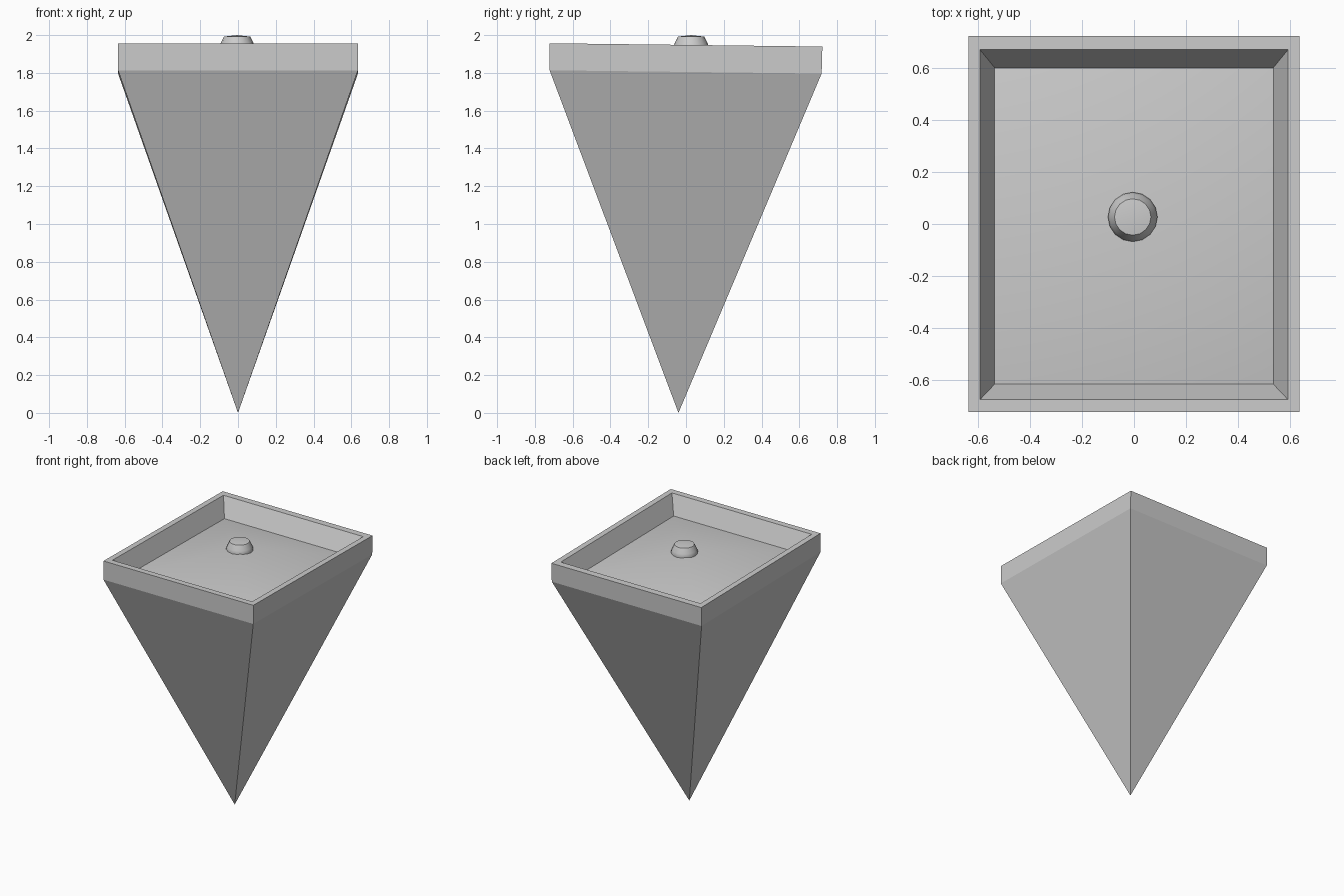
import bpy
import bmesh
import math

cube = bpy.data.objects.get("Cube")
if cube:
    bpy.data.objects.remove(cube, do_unlink=True)

TILT = 0.012  # the tray leans down slightly towards the back

grey = bpy.data.materials.new("light_grey")
grey.use_nodes = True
colour = (0.6, 0.6, 0.6, 1)
grey.diffuse_color = colour
grey.node_tree.nodes["Principled BSDF"].inputs["Base Color"].default_value = colour


def ring(bm, half_x, front, back, z):
    """Four corners of a slightly tilted rectangle."""
    corners = ((-half_x, front), (half_x, front), (half_x, back), (-half_x, back))
    return [bm.verts.new((x, y, z - TILT * y)) for x, y in corners]


def bridge(bm, a, b):
    n = len(a)
    for i in range(n):
        j = (i + 1) % n
        bm.faces.new((a[i], a[j], b[j], b[i]))


def fan(bm, tip, loop):
    for i in range(len(loop)):
        bm.faces.new((tip, loop[i], loop[(i + 1) % len(loop)]))


def finish(bm, name, smooth_angle=None):
    mesh = bpy.data.meshes.new(name)
    bm.to_mesh(mesh)
    bm.free()
    mesh.materials.append(grey)
    obj = bpy.data.objects.new(name, mesh)
    bpy.context.collection.objects.link(obj)
    if smooth_angle:
        bpy.ops.object.select_all(action="DESELECT")
        obj.select_set(True)
        bpy.context.view_layer.objects.active = obj
        bpy.ops.object.shade_smooth_by_angle(angle=math.radians(smooth_angle))
    return obj


# Inverted pyramid with an upright rim and sloping inner walls
bm = bmesh.new()
tip = bm.verts.new((0, -0.04, 0))
rings = [ring(bm, *r) for r in (
    (0.635, -0.722, 0.718, 1.805),
    (0.635, -0.722, 0.722, 1.948),
    (0.592, -0.675, 0.67, 1.948),
    (0.535, -0.615, 0.6, 1.81),
)]
fan(bm, tip, rings[0][::-1])
for lower, upper in zip(rings, rings[1:]):
    bridge(bm, lower, upper)
finish(bm, "pyramid_tray")

# Gently raised floor rising to the knob
bm = bmesh.new()
edge = ring(bm, 0.535, -0.615, 0.6, 1.81)
fan(bm, bm.verts.new((-0.005, 0.027, 1.95)), edge)
finish(bm, "raised_floor", 40)

# Round knob at the centre
bm = bmesh.new()
SIDES = 16
profile = ((0.085, 1.88), (0.095, 1.935), (0.088, 1.955), (0.07, 1.992))
loops = []
for radius, z in profile:
    angles = [2 * math.pi * i / SIDES for i in range(SIDES)]
    loops.append([bm.verts.new((-0.005 + radius * math.cos(a),
                                0.027 + radius * math.sin(a), z)) for a in angles])
for lower, upper in zip(loops, loops[1:]):
    bridge(bm, lower, upper)
fan(bm, bm.verts.new((-0.005, 0.027, 2.0)), loops[-1])
bm.faces.new(loops[0][::-1])
finish(bm, "knob", 50)
